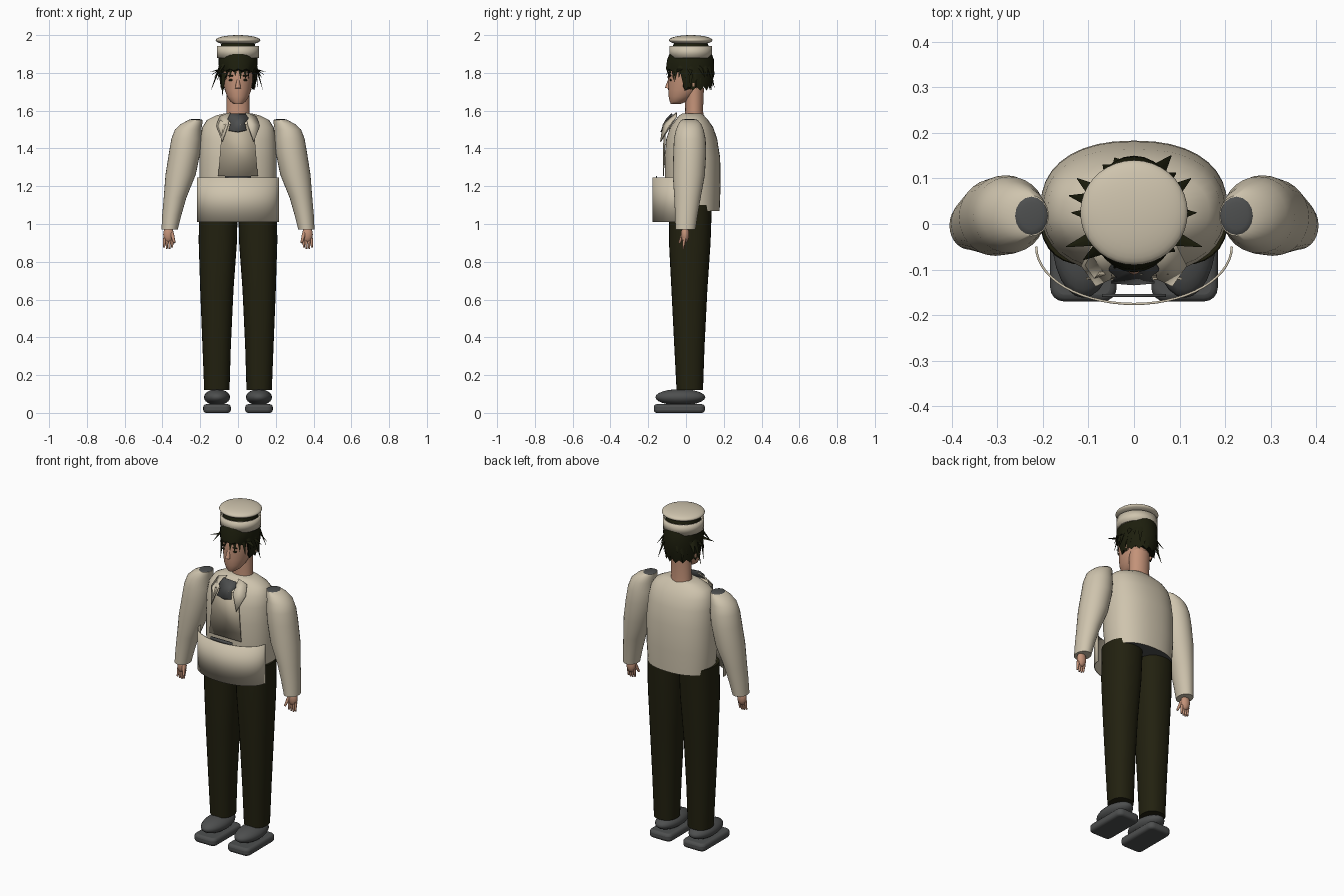
import bpy, bmesh, math, random
from mathutils import Vector, Matrix

random.seed(4)
cube = bpy.data.objects.get("Cube")
if cube:
    bpy.data.objects.remove(cube, do_unlink=True)


def material(name, r, g, b):
    m = bpy.data.materials.new(name)
    m.use_nodes = True
    m.diffuse_color = (r, g, b, 1)
    m.node_tree.nodes["Principled BSDF"].inputs["Base Color"].default_value = (r, g, b, 1)
    return m


cream = material("cream cloth", .62, .55, .42)
tan = material("tan apron", .53, .46, .34)
olive = material("dark olive cloth", .016, .015, .005)
black = material("dark hair", .012, .013, .004)
grey = material("dark grey", .075, .078, .078)
skin = material("skin", .55, .29, .19)
lip = material("lips", .36, .15, .11)


def finish(name, bm, mats, angle=50):
    bmesh.ops.recalc_face_normals(bm, faces=bm.faces[:])
    mesh = bpy.data.meshes.new(name)
    bm.to_mesh(mesh)
    bm.free()
    ob = bpy.data.objects.new(name, mesh)
    bpy.context.collection.objects.link(ob)
    for m in mats:
        mesh.materials.append(m)
    bpy.ops.object.select_all(action='DESELECT')
    ob.select_set(True)
    bpy.context.view_layer.objects.active = ob
    bpy.ops.object.shade_smooth_by_angle(angle=math.radians(angle))
    return ob


def loft(name, rings, mat, power=2.0, n=28, under=None, shape=None):
    """Stack of rounded rings (z, centre x, centre y, radius x, radius y)."""
    bm = bmesh.new()
    loops = []
    for z, cx, cy, rx, ry in rings:
        loop = []
        for i in range(n):
            a = math.tau * i / n
            c, s = math.cos(a), math.sin(a)
            x = math.copysign(abs(c) ** (2 / power), c) * rx + cx
            y = math.copysign(abs(s) ** (2 / power), s) * ry + cy
            loop.append(bm.verts.new((x, y, z)))
        loops.append(loop)
    if shape:
        shape(loops)
    for a, b in zip(loops, loops[1:]):
        for i in range(n):
            j = (i + 1) % n
            bm.faces.new((a[i], a[j], b[j], b[i]))
    bottom = bm.faces.new(loops[0])
    bm.faces.new(loops[-1])
    bottom.material_index = 1 if under else 0
    return finish(name, bm, [mat, under] if under else [mat])


def ball(name, centre, radii, mat, seg=24):
    bm = bmesh.new()
    bmesh.ops.create_uvsphere(bm, u_segments=seg, v_segments=seg // 2, radius=1,
                              matrix=Matrix.Translation(centre) @ Matrix.Diagonal((*radii, 1)))
    return finish(name, bm, [mat])


def spike(name, base, tip, r1, r2, mat, flat=1.0, seg=8):
    base, tip = Vector(base), Vector(tip)
    d = tip - base
    turn = d.to_track_quat('Z', 'Y').to_matrix().to_4x4()
    bm = bmesh.new()
    bmesh.ops.create_cone(bm, cap_ends=True, segments=seg, radius1=r1, radius2=r2, depth=d.length,
                          matrix=Matrix.Translation((base + tip) / 2) @ turn @ Matrix.Diagonal((1, flat, 1, 1)))
    return finish(name, bm, [mat])


def plate(name, points, mat, thick=.006):
    bm = bmesh.new()
    bm.faces.new([bm.verts.new(p) for p in points])
    ob = finish(name, bm, [mat])
    mod = ob.modifiers.new("thickness", 'SOLIDIFY')
    mod.thickness, mod.offset = thick, 0
    return ob


# Jacket body, dark inside the hem
loft("jacket", [(1.07, 0, .04, .195, .138), (1.2, 0, .036, .205, .147), (1.35, 0, .034, .205, .147),
                (1.45, 0, .03, .2, .135), (1.51, 0, .03, .19, .115), (1.55, 0, .03, .165, .088),
                (1.575, 0, .03, .115, .065), (1.585, 0, .032, .075, .052)], cream, 2.3, 36, grey)

# Head and neck
loft("neck", [(1.55, 0, .045, .066, .052), (1.6, 0, .043, .06, .047), (1.72, 0, .045, .06, .05)], skin)
loft("head", [(1.635, 0, -.055, .022, .025), (1.648, 0, -.042, .04, .044), (1.675, 0, -.024, .058, .068),
              (1.71, 0, -.006, .07, .088), (1.76, 0, .012, .08, .106), (1.81, 0, .02, .084, .112),
              (1.87, 0, .024, .08, .1), (1.92, 0, .025, .05, .06)], skin)
spike("nose", (0, -.085, 1.775), (0, -.097, 1.718), .006, .015, skin)
ball("mouth", (0, -.085, 1.685), (.022, .006, .006), lip, 12)

# Hair shell with a ragged lower edge, short in front and long behind
def ragged(loops):
    for row, blend in ((0, 1), (1, .4)):
        for i, v in enumerate(loops[row]):
            front = 1.79 if v.co.y < -.01 else 1.715
            v.co.z += blend * (front + (.012 if i % 2 else -.008) - 1.75)


loft("hair", [(1.75, 0, .035, .089, .095), (1.8, 0, .022, .1, .128), (1.87, 0, .024, .103, .124),
              (1.93, 0, .025, .095, .1), (1.965, 0, .025, .085, .085)], black, shape=ragged)
for i in range(26):
    a = math.tau * i / 26
    c, s = math.cos(a), math.sin(a)
    reach = random.uniform(.1, .125) + (.025 if i % 4 == 0 and abs(c) > .5 else 0)
    low = random.uniform(1.75, 1.79) if s < 0 else random.uniform(1.7, 1.8)
    spike(f"hair_lock_{i}", (c * .088, .025 + s * .108, 1.86),
          (c * reach, .025 + s * (reach + .008), low), .02, .001, black, .4, 5)
for s in (1, -1):
    for j in range(3):
        spike(f"hair_tuft_{s}_{j}", (s * .085, .07 - j * .05, 1.84 - j * .01),
              (s * (.125 + .012 * j), .1 - j * .075, 1.775 + j * .015), .018, .001, black, .3, 4)
spike("long_front_lock", (-.075, -.04, 1.8), (-.083, -.05, 1.68), .017, .001, black, .5, 5)

# Cap: open band with a puffed disc above it
def flare(name, z0, z1, radius, cy, mat):
    bm = bmesh.new()
    bmesh.ops.create_cone(bm, cap_ends=False, segments=40, radius1=radius, radius2=radius, depth=z1 - z0,
                          matrix=Matrix.Translation((0, cy, (z0 + z1) / 2)))
    ob = finish(name, bm, [mat])
    mod = ob.modifiers.new("thickness", 'SOLIDIFY')
    mod.thickness = .008
    return ob


flare("cap_band", 1.878, 1.942, .112, .025, cream)
ball("cap_top", (0, .025, 1.973), (.118, .115, .027), cream, 36)

# Apron: curved waist panel, bib and tucked strip
bm = bmesh.new()
rows = [[bm.verts.new((.217 * math.sin(t), -.05 - .128 * math.cos(t), z))
         for t in (math.pi * (k / 28 - .5) for k in range(29))] for z in (1.01, 1.245)]
for k in range(28):
    bm.faces.new((rows[0][k], rows[0][k + 1], rows[1][k + 1], rows[1][k]))
panel = finish("waist_panel", bm, [cream])
panel.modifiers.new("thickness", 'SOLIDIFY').thickness = .005
plate("bib", [(-.105, -.12, 1.255), (.105, -.12, 1.255), (.088, -.117, 1.46),
              (.075, -.108, 1.53), (-.075, -.108, 1.53), (-.088, -.117, 1.46)], tan)
plate("waist_strip", [(-.07, -.157, 1.23), (.07, -.157, 1.23), (.07, -.157, 1.255), (-.07, -.157, 1.255)], grey)

# Neckerchief with a jagged edge
plate("neckerchief", [(-.04, -.075, 1.585), (-.055, -.1, 1.555), (-.038, -.115, 1.535), (-.05, -.128, 1.495),
                      (0, -.132, 1.487), (.045, -.128, 1.497), (.036, -.115, 1.535), (.055, -.1, 1.56),
                      (.04, -.075, 1.58)], grey)

# Paired parts: +x is the left side
for s, side in ((1, "left"), (-1, "right")):
    # Collar lapel
    plate(side + "_lapel", [(s * .04, -.05, 1.59), (s * .095, -.05, 1.57), (s * .115, -.09, 1.52),
                            (s * .083, -.135, 1.435), (s * .05, -.12, 1.53)], cream)
    # Face and ear
    ball(side + "_ear", (s * .082, .035, 1.745), (.012, .02, .03), skin, 12)
    ball(side + "_eye", (s * .035, -.081, 1.762), (.015, .006, .006), black, 12)
    ball(side + "_brow", (s * .035, -.083, 1.785), (.02, .006, .004), black, 12)
    # Sleeve with a full shoulder
    loft(side + "_sleeve", [(.97, s * .362, -.003, .043, .053), (1.05, s * .35, .002, .051, .06),
                            (1.14, s * .333, .008, .06, .07), (1.26, s * .304, .015, .08, .085),
                            (1.38, s * .282, .02, .083, .087), (1.45, s * .273, .02, .08, .084),
                            (1.5, s * .264, .02, .07, .073), (1.53, s * .245, .02, .056, .06),
                            (1.55, s * .225, .018, .038, .044)], cream)
    ball(side + "_shoulder_patch", (s * .225, .018, 1.55), (.036, .042, .006), grey, 16)
    # Hand
    ball(side + "_palm", (s * .368, -.005, .945), (.028, .022, .045), skin, 16)
    for j in range(4):
        x = s * (.347 + .014 * j)
        spike(f"{side}_finger_{j}", (x, -.008, .925), (x + s * .002, -.014, .866 + .006 * abs(j - 1.5)),
              .009, .005, skin)
    spike(side + "_thumb", (s * .35, -.015, .95), (s * .336, -.035, .9), .011, .006, skin)
    # Trouser leg
    loft(side + "_trouser_leg", [(.12, s * .112, .02, .067, .07), (.35, s * .113, .018, .075, .08),
                                 (.65, s * .112, .018, .088, .095), (.9, s * .107, .02, .101, .11),
                                 (1.1, s * .104, .024, .103, .113)], olive, 2.3)
    # Shoe: flat sole with soft edges, rounded upper
    bm = bmesh.new()
    bmesh.ops.create_cube(bm, size=1, matrix=Matrix.Translation((s * .111, -.035, .025))
                          @ Matrix.Diagonal((.146, .27, .046, 1)))
    upright = [e for e in bm.edges if abs(e.verts[0].co.z - e.verts[1].co.z) > .01]
    bmesh.ops.bevel(bm, geom=upright, offset=.03, segments=4, profile=.5, affect='EDGES')
    bmesh.ops.translate(bm, verts=bm.verts[:], vec=(0, 0, -.002))
    sole = finish(side + "_sole", bm, [grey])
    mod = sole.modifiers.new("soft edge", 'BEVEL')
    mod.width, mod.segments, mod.limit_method = .015, 3, 'ANGLE'
    ball(side + "_shoe_upper", (s * .111, -.03, .083), (.069, .132, .043), grey)
